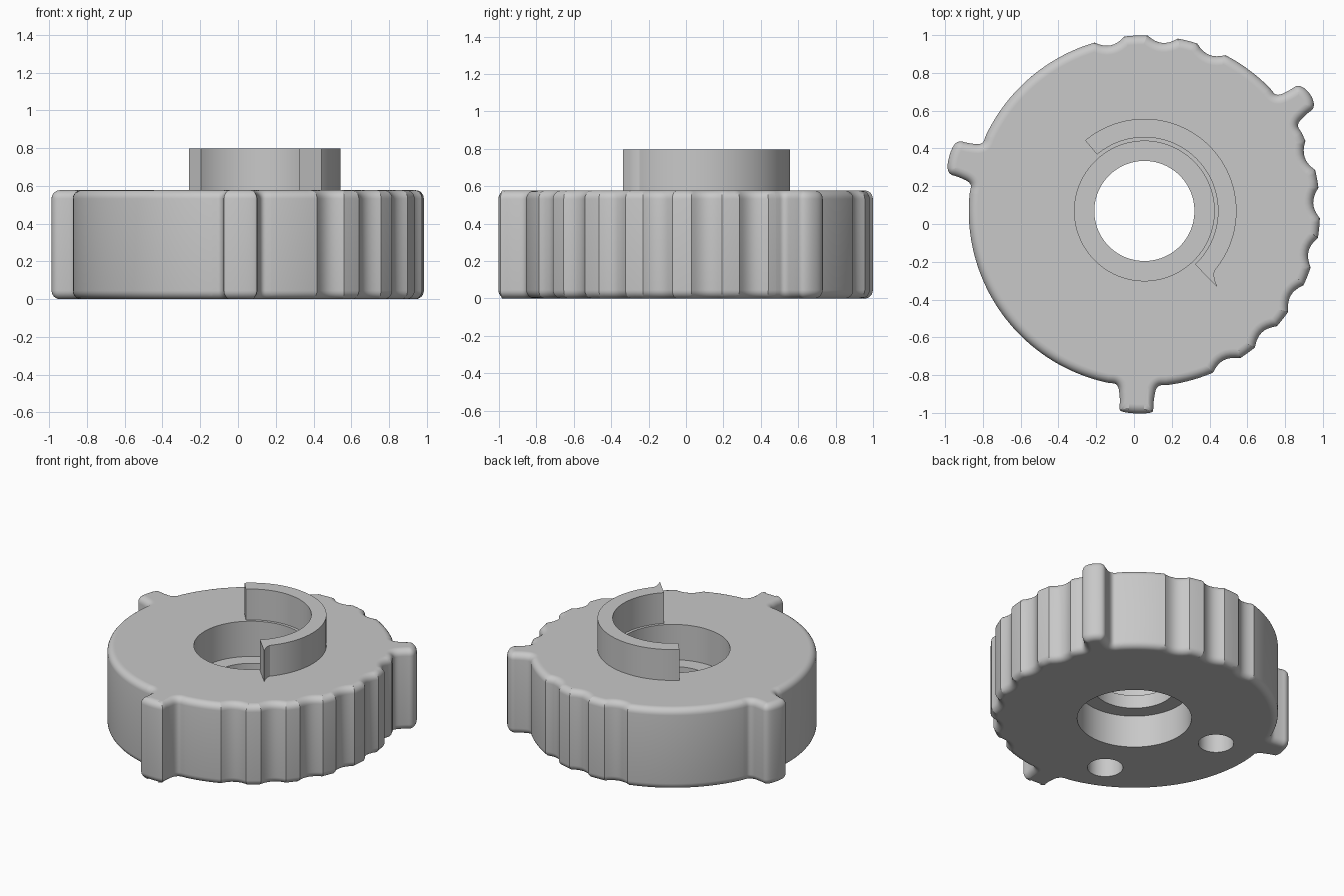
import bpy, bmesh, math
from mathutils import Vector

if "Cube" in bpy.data.objects:
    bpy.data.objects.remove(bpy.data.objects["Cube"])

CENTER = Vector((0.055, 0.069, 0))
RIM, HEIGHT, FILLET = 0.93, 0.577, 0.045
# Lugs as direction, half-width and half-width of the flat tip, in degrees
LUGS = ((35.3, 4.2, 1.8), (164.3, 5.1, 3), (267.7, 4.9, 4.6))
NOTCHES = (18.5, 2.6, -13.8, -30, -46, -62, 101.5, 84, 67.5)

grey = bpy.data.materials.new("matte grey")
grey.use_nodes = True
grey.diffuse_color = (0.58, 0.58, 0.58, 1)
grey.node_tree.nodes["Principled BSDF"].inputs["Base Color"].default_value = (0.58, 0.58, 0.58, 1)


def polar(angle, radius, z=0):
    a = math.radians(angle)
    return Vector((radius * math.cos(a), radius * math.sin(a), z))


def add_ring(bm, points):
    return [bm.verts.new(p + CENTER) for p in points]


def skin(bm, low, high):
    """Join two equal-length closed rings with quads."""
    n = len(low)
    for i in range(n):
        j = (i + 1) % n
        bm.faces.new((low[i], low[j], high[j], high[i]))


def ring_edges(bm, ring):
    pairs = zip(ring, ring[1:] + ring[:1])
    return [bm.edges.get(p) or bm.edges.new(p) for p in pairs]


def finish(name, bm):
    bmesh.ops.recalc_face_normals(bm, faces=bm.faces)
    mesh = bpy.data.meshes.new(name)
    bm.to_mesh(mesh)
    bm.free()
    mesh.materials.append(grey)
    obj = bpy.data.objects.new(name, mesh)
    bpy.context.collection.objects.link(obj)
    bpy.ops.object.select_all(action='DESELECT')
    obj.select_set(True)
    bpy.context.view_layer.objects.active = obj
    bpy.ops.object.shade_smooth_by_angle(angle=math.radians(28))


def soften(points, rounds=3):
    """Corner-cutting that keeps the end points."""
    for _ in range(rounds):
        cut = [points[0]]
        for (a, r), (b, s) in zip(points, points[1:]):
            cut += [(a * .75 + b * .25, r * .75 + s * .25), (a * .25 + b * .75, r * .25 + s * .75)]
        points = cut + [points[-1]]
    return points


# Outline of the knob as angle and radius: lugs, grip notches, plain arcs
outline = []
for c, width, tip in LUGS:
    half = [(width + 4.8, RIM), (width + 1.4, 0.925), (width + 0.2, 1.0), (width, 1.05), (tip, 1.073)]
    lug = soften([(-a, r) for a, r in half] + half[::-1])
    outline += [((c + a) % 360, r) for a, r in lug]
for c in NOTCHES:
    for i in range(-4, 5):
        t = i / 4
        outline.append(((c + 5 * t) % 360, RIM - 0.035 * (1 - t * t)))


def is_plain(angle):
    gap = lambda c: abs((angle - c + 180) % 360 - 180)
    return all(gap(c[0]) > 10.5 for c in LUGS) and all(gap(c) > 5.5 for c in NOTCHES)


outline += [(a, RIM) for a in range(0, 360, 2) if is_plain(a)]
outline.sort()
loop = [polar(a, r) for a, r in outline]

# Inward normals, used to round the top and bottom rims
inward = []
for i in range(len(loop)):
    t = (loop[(i + 1) % len(loop)] - loop[i - 1]).normalized()
    inward.append(Vector((-t.y, t.x, 0)))

# Quarter round from the underside to the upright wall, mirrored for the top
STEPS = 6
rim = [(FILLET + 0.004, 0)]
for k in range(STEPS + 1):
    a = math.pi / 2 * k / STEPS
    rim.append((FILLET * (1 - math.sin(a)), FILLET * (1 - math.cos(a))))
rim += [(d, HEIGHT - z) for d, z in reversed(rim)]

# Stepped bore as radius and height, from the top face down to the underside
bore = [(0.37, HEIGHT), (0.37, 0.325), (0.265, 0.325), (0.265, 0.23), (0.37, 0.23), (0.37, 0)]

bm = bmesh.new()
plate = add_ring(bm, [polar(a, 0.82) for a, r in outline])
rings = [plate]
for d, z in rim:
    rings.append(add_ring(bm, [p + n * d + Vector((0, 0, z)) for p, n in zip(loop, inward)]))
for radius, z in bore:
    rings.append(add_ring(bm, [polar(a, radius, z) for a, r in outline]))
for low, high in zip(rings, rings[1:]):
    skin(bm, low, high)

# Underside with two blind pin holes
border = ring_edges(bm, plate) + ring_edges(bm, rings[-1])
for middle in (polar(171.5, 0.62), polar(246.5, 0.665)):
    mouth, floor = [add_ring(bm, [middle + polar(i * 9, 0.115, z) for i in range(40)])
                    for z in (0, 0.32)]
    skin(bm, mouth, floor)
    bm.faces.new(floor)
    border += ring_edges(bm, mouth)
bmesh.ops.triangle_fill(bm, edges=border, use_beauty=True, normal=(0, 0, -1))
finish("knob_body", bm)

# Raised part-ring collar ending in a pointed hook
START, END, INNER, OUTER, COUNT = -46.5, 130, 0.39, 0.488, 60
inner = [polar(START + (END - START) * i / COUNT, INNER) for i in range(COUNT + 1)]
outer = [polar(-40.5 + (END + 40.5) * i / COUNT, OUTER) for i in range(COUNT + 1)]
hook = [polar(-42.8, 0.502), polar(-44.7, 0.527), polar(-46.3, 0.56)]
shape = inner + outer[::-1] + hook
bm = bmesh.new()
base, top = [add_ring(bm, [p + Vector((0, 0, z)) for p in shape]) for z in (HEIGHT - 0.001, 0.797)]
skin(bm, base, top)
bm.faces.new(base)
bm.faces.new(top)
finish("hooked_collar", bm)
